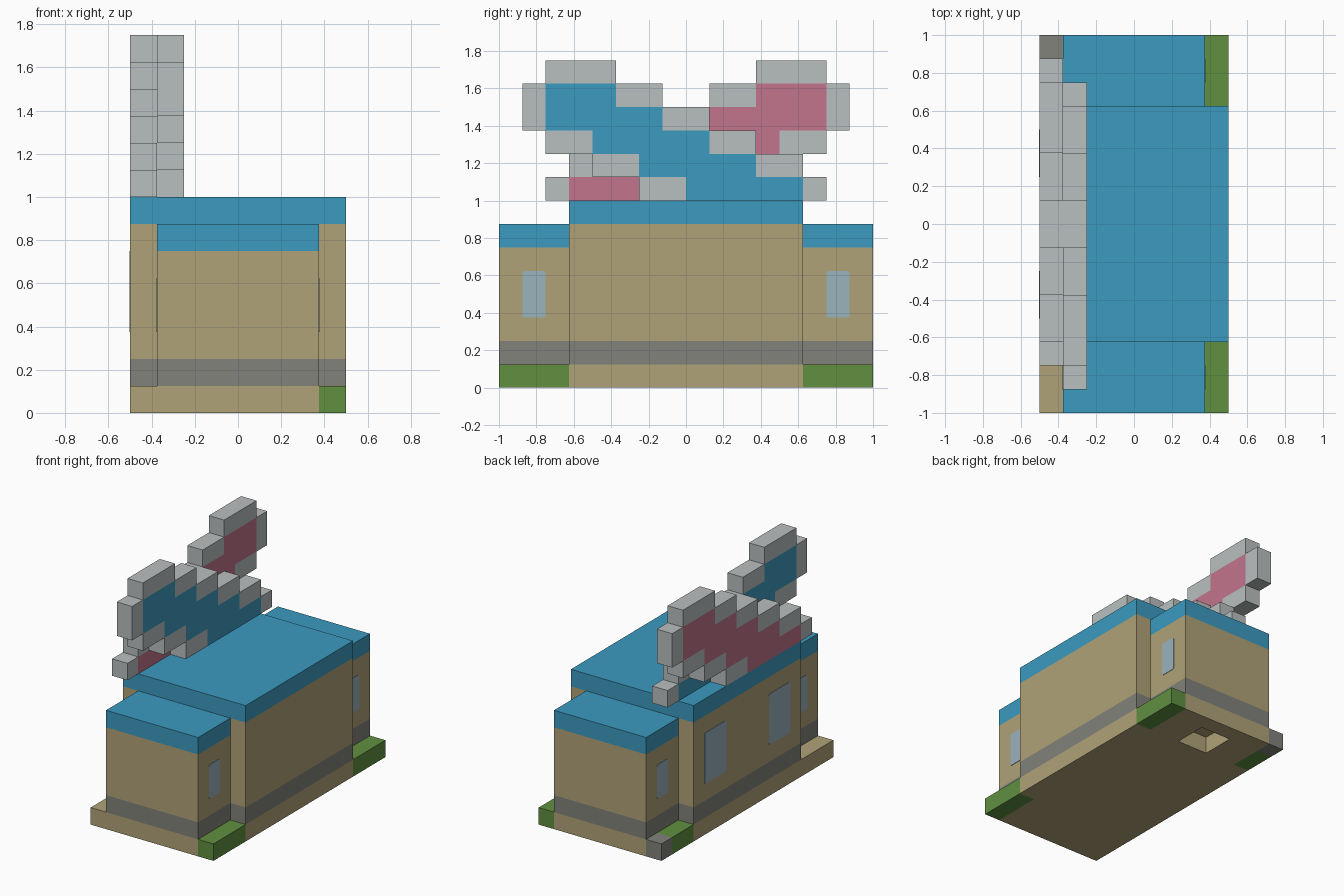
import bpy, bmesh
from mathutils import Vector

U = 0.125  # block size

if "Cube" in bpy.data.objects:
    bpy.data.objects.remove(bpy.data.objects["Cube"])


def material(name, hex_colour):
    def linear(c):
        return c / 12.92 if c <= 0.04045 else ((c + 0.055) / 1.055) ** 2.4
    rgb = [linear(v / 255) for v in bytes.fromhex(hex_colour)]
    m = bpy.data.materials.new(name)
    m.use_nodes = True
    m.diffuse_color = (*rgb, 1)
    m.node_tree.nodes["Principled BSDF"].inputs["Base Color"].default_value = (*rgb, 1)
    return m


TAN = material("tan wall", "B0A278")
BLUE = material("roof blue", "3C9BC0")
STONE = material("stone grey", "82827B")
GREEN = material("grass green", "609040")
SILVER = material("light grey", "B9BFBF")
PINK = material("pink", "C1758B")
GLASS = material("window glass", "9BB3BE")


def finish(name, bm, mats):
    mesh = bpy.data.meshes.new(name)
    bm.to_mesh(mesh)
    bm.free()
    for m in mats:
        mesh.materials.append(m)
    obj = bpy.data.objects.new(name, mesh)
    bpy.context.collection.objects.link(obj)
    return obj


def add_box(bm, lo, hi):
    lo, hi = Vector(lo), Vector(hi)
    verts = bmesh.ops.create_cube(bm, size=1)["verts"]
    for v in verts:
        v.co = (lo + hi) / 2 + v.co * (hi - lo)
    return verts


def block_shape(name, cells, origin, mats):
    """Join unit blocks {(i, j, k): material index}, keeping only outer faces."""
    bm = bmesh.new()
    for cell, mat in cells.items():
        lo = Vector(origin) + Vector(cell) * U
        verts = add_box(bm, lo, lo + Vector((U, U, U)))
        for f in {f for v in verts for f in v.link_faces}:
            f.normal_update()
            step = tuple(c + round(n) for c, n in zip(cell, f.normal))
            f.material_index = mat
            if step in cells:
                bm.faces.remove(f)
    bmesh.ops.remove_doubles(bm, verts=bm.verts, dist=0.001)
    bmesh.ops.dissolve_limit(bm, angle_limit=0.01, verts=bm.verts, edges=bm.edges,
                             delimit={'MATERIAL'})
    return finish(name, bm, mats)


def building(name, lo, hi):
    """Walls with a stone band at the foot and a roof layer on top."""
    bm = bmesh.new()
    add_box(bm, lo, hi)
    band_z, roof_z = lo[2] + U, hi[2] - U
    for z in (band_z, roof_z):
        bmesh.ops.bisect_plane(bm, geom=bm.verts[:] + bm.edges[:] + bm.faces[:],
                               plane_co=(0, 0, z), plane_no=(0, 0, 1))
    for f in bm.faces:
        f.normal_update()
        z = f.calc_center_median().z
        if z > roof_z:
            f.material_index = 1
        elif z < band_z and f.normal.z > -0.5:
            f.material_index = 2
    return finish(name, bm, (TAN, BLUE, STONE))


def window(name, x, y, z, width, height):
    """Thin pane on a side wall, with clipped corners."""
    bm = bmesh.new()
    t = 0.003
    add_box(bm, (x - t, y - width / 2, z - height / 2), (x + t, y + width / 2, z + height / 2))
    corners = [e for e in bm.edges if abs(e.verts[0].co.x - e.verts[1].co.x) > t]
    bmesh.ops.bevel(bm, geom=corners, offset=0.012, segments=2, profile=0.5, affect='EDGES')
    return finish(name, bm, (GLASS,))


# Ground slab: grass and stone corners, one open block underneath
slab = {}
for i in range(8):
    for j in range(16):
        at_end = j < 3 or j > 12
        if i in (3, 4) and j in (13, 14):
            continue
        if i == 0 and j == 15:
            slab[i, j, 0] = 2
        elif (i == 7 and at_end) or (i == 0 and j > 12):
            slab[i, j, 0] = 1
        else:
            slab[i, j, 0] = 0
block_shape("ground_slab", slab, (-0.5, -1, 0), (TAN, GREEN, STONE))

# Main hall and the two lower end wings
building("main_hall", (-0.5, -0.625, U), (0.5, 0.625, 1))
building("front_wing", (-0.375, -1, U), (0.375, -0.625, 0.875))
building("back_wing", (-0.375, 0.625, U), (0.375, 1, 0.875))

# Windows
for end, ys in (("front", -1), ("back", 1)):
    for side, xs in (("left", 1), ("right", -1)):
        window(f"{end}_{side}_wing_window", xs * 0.375, ys * 0.8125, 0.5, U, 0.25)
    window(f"{end}_hall_window", -0.5, ys * 0.375, 0.5625, 0.25, 0.375)

# Roof signs: a stepped diagonal shape with a grey rim (g) and coloured filling (c)
SIGN = [
    ".....ggcccccg",
    "...ggcccccgg.",
    ".ggcccccgg...",
    "gcccccgg.....",
    "gcccgg.......",
    ".ggg.........",
]


def sign(name, x, colour, flip):
    cells = {}
    for k, row in enumerate(SIGN):
        for j, mark in enumerate(row):
            if mark != ".":
                cells[0, 13 - j if flip else j, k] = int(mark == "c")
    block_shape(name, cells, (x, -0.875, 1), (SILVER, colour))


sign("blue_sign", -0.375, BLUE, False)
sign("pink_sign", -0.5, PINK, True)
